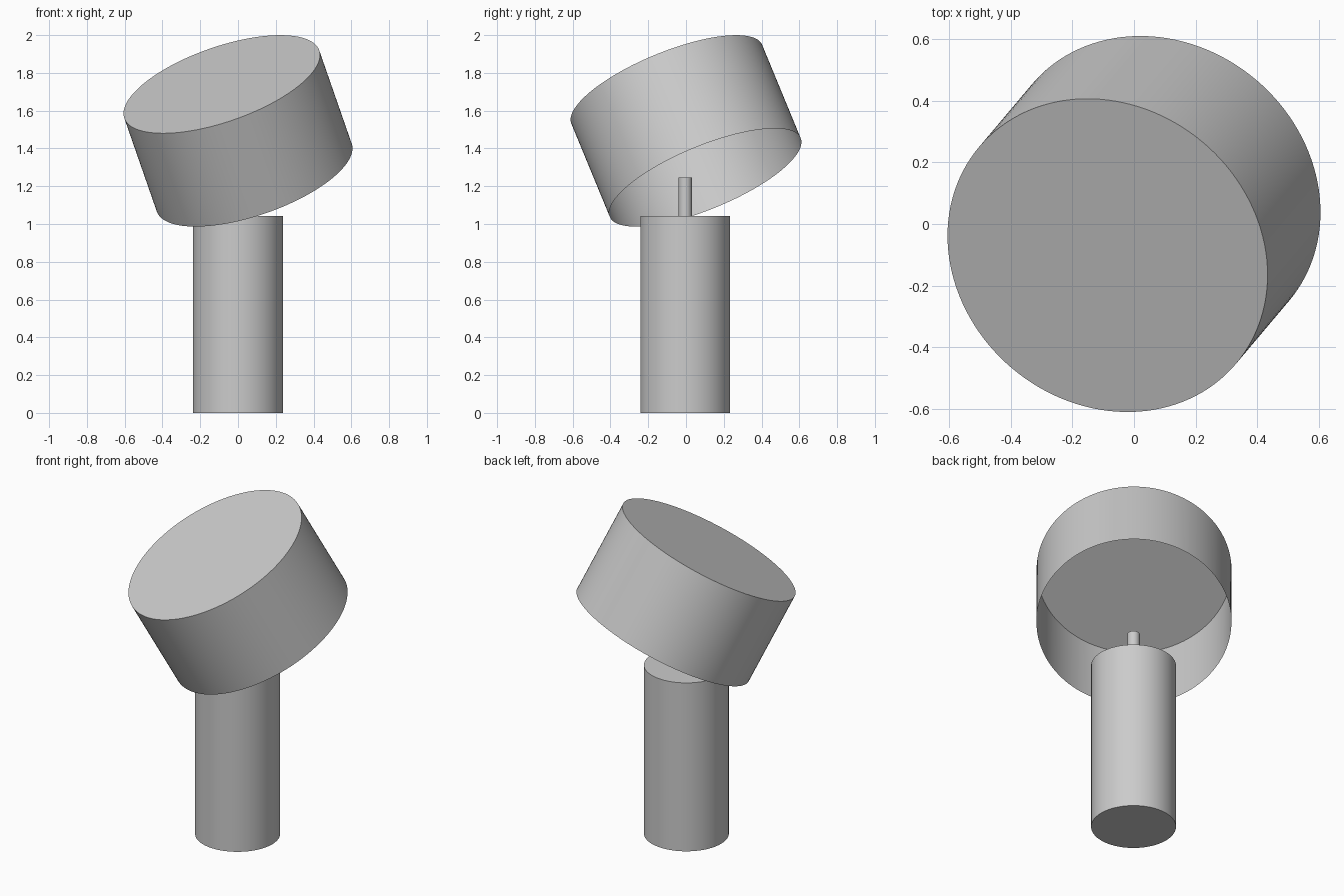
import bpy
import bmesh
from math import radians
from mathutils import Vector

if "Cube" in bpy.data.objects:
    bpy.data.objects.remove(bpy.data.objects["Cube"], do_unlink=True)

# One plain grey for the whole lamp
grey = bpy.data.materials.new("light_grey")
grey.use_nodes = True
colour = (0.6, 0.6, 0.6, 1)
grey.diffuse_color = colour
grey.node_tree.nodes["Principled BSDF"].inputs["Base Color"].default_value = colour


def cylinder(name, radius, start, end, segments=96, open_start=False):
    """Cylinder running from start to end, optionally open at the start."""
    start, end = Vector(start), Vector(end)
    axis = end - start
    bpy.ops.mesh.primitive_cylinder_add(
        vertices=segments, radius=radius, depth=axis.length,
        location=(start + end) / 2,
        rotation=axis.to_track_quat("Z", "Y").to_euler())
    obj = bpy.context.object
    obj.name = obj.data.name = name
    obj.data.materials.append(grey)
    if open_start:
        bm = bmesh.new()
        bm.from_mesh(obj.data)
        cap = [f for f in bm.faces if f.normal.z < -0.9]
        bmesh.ops.delete(bm, geom=cap, context="FACES_ONLY")
        bm.to_mesh(obj.data)
        bm.free()
    bpy.ops.object.shade_smooth_by_angle(angle=radians(30))
    return obj


# Upright base and the thin stem on top of it
cylinder("base", 0.238, (0, -0.004, 0), (0, -0.004, 1.042))
cylinder("stem", 0.035, (0, -0.004, 1.042), (0, -0.004, 1.247), 48)

# Tilted thin-walled shade, closed on top and open underneath
centre = Vector((0, 0, 1.493))
half_axis = Vector((-0.086, -0.102, 0.247))
cylinder("shade", 0.5465, centre - half_axis, centre + half_axis, 128, open_start=True)
